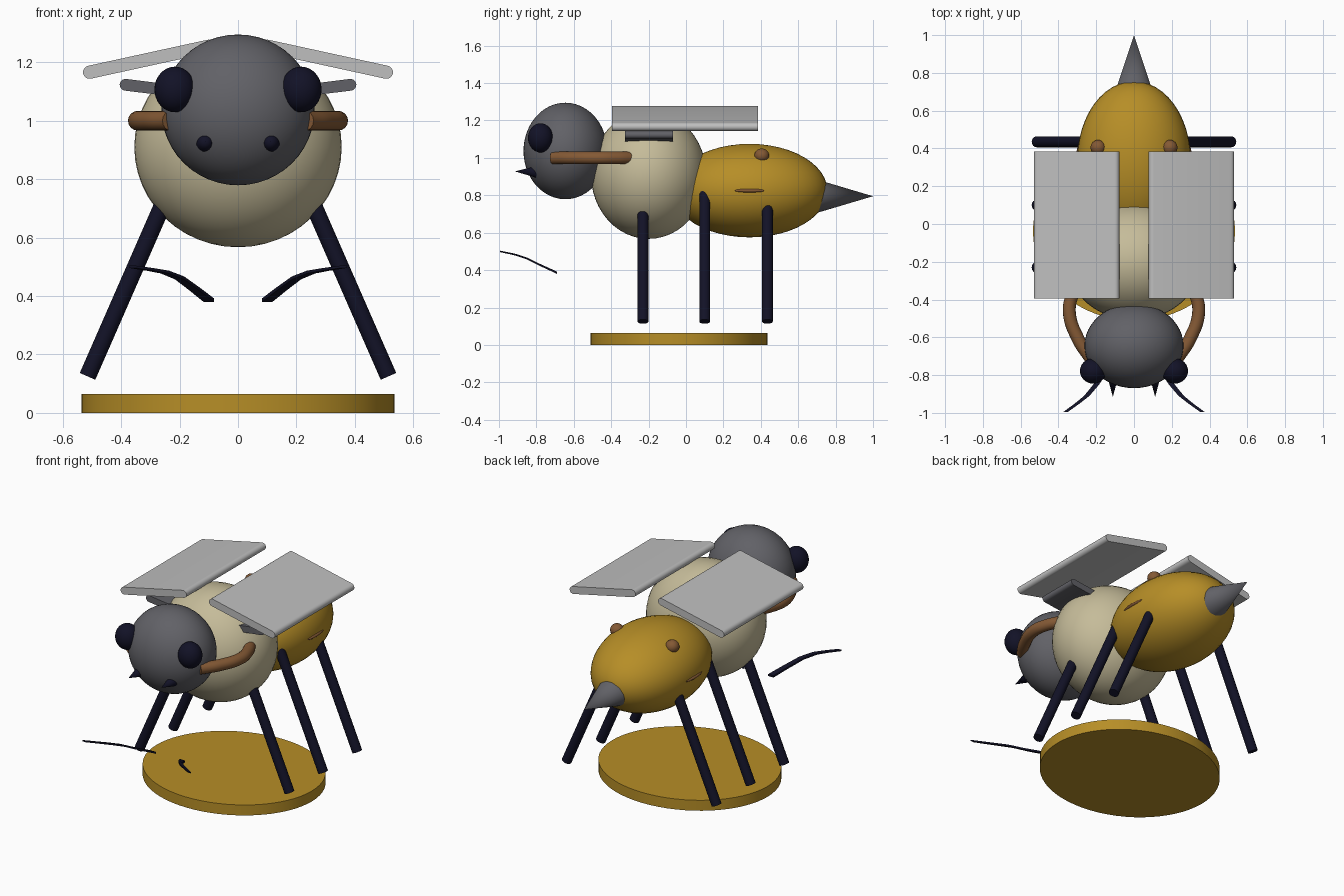
import bpy, bmesh, math
from mathutils import Matrix, Vector

cube = bpy.data.objects.get("Cube")
if cube:
    bpy.data.objects.remove(cube, do_unlink=True)


def material(name, rgb):
    m = bpy.data.materials.new(name)
    m.use_nodes = True
    m.diffuse_color = (*rgb, 1)
    m.node_tree.nodes["Principled BSDF"].inputs["Base Color"].default_value = (*rgb, 1)
    return m


GREY = material("charcoal grey", (0.12, 0.12, 0.135))
CREAM = material("cream", (0.56, 0.5, 0.32))
GOLD = material("honey gold", (0.47, 0.27, 0.02))
NAVY = material("dark navy", (0.006, 0.006, 0.02))
BROWN = material("warm brown", (0.23, 0.1, 0.035))
WING = material("wing grey", (0.52, 0.52, 0.52))


def finish(name, bm, mat):
    """Turn a bmesh into a shaded, coloured object."""
    bmesh.ops.recalc_face_normals(bm, faces=bm.faces)
    mesh = bpy.data.meshes.new(name)
    bm.to_mesh(mesh)
    bm.free()
    mesh.materials.append(mat)
    ob = bpy.data.objects.new(name, mesh)
    bpy.context.collection.objects.link(ob)
    bpy.ops.object.select_all(action='DESELECT')
    ob.select_set(True)
    bpy.context.view_layer.objects.active = ob
    bpy.ops.object.shade_smooth_by_angle(angle=math.radians(40))
    return ob


def ellipsoid(name, centre, radii, mat, segments=48):
    bm = bmesh.new()
    bmesh.ops.create_uvsphere(bm, u_segments=segments, v_segments=segments // 2, radius=1,
                              matrix=Matrix.Translation(centre) @ Matrix.Diagonal((*radii, 1)))
    return finish(name, bm, mat)


def rod(name, start, end, r1, r2, mat, segments=24):
    """Cylinder or cone between two points."""
    a, b = Vector(start), Vector(end)
    turn = (b - a).to_track_quat('Z', 'Y').to_matrix().to_4x4()
    bm = bmesh.new()
    bmesh.ops.create_cone(bm, cap_ends=True, segments=segments, radius1=r1, radius2=r2,
                          depth=(b - a).length, matrix=Matrix.Translation((a + b) / 2) @ turn)
    return finish(name, bm, mat)


def slab(name, inner, outer, r, y0, y1, mat):
    """Plate with rounded long edges; inner and outer are (x, z) edge centres."""
    a, b = Vector(inner), Vector(outer)
    base = math.atan2(b.y - a.y, b.x - a.x)
    bm = bmesh.new()
    ring = []
    for centre, start in ((b, base - math.pi / 2), (a, base + math.pi / 2)):
        for i in range(11):
            t = start + math.pi * i / 10
            ring.append(bm.verts.new((centre.x + r * math.cos(t), y0, centre.y + r * math.sin(t))))
    face = bm.faces.new(ring)
    out = bmesh.ops.extrude_face_region(bm, geom=[face], use_keep_orig=True)
    moved = [v for v in out["geom"] if isinstance(v, bmesh.types.BMVert)]
    bmesh.ops.translate(bm, verts=moved, vec=(0, y1 - y0, 0))
    return finish(name, bm, mat)


def tube(name, points, r, mat):
    """Round tube along a smooth path."""
    curve = bpy.data.curves.new(name + "_path", 'CURVE')
    curve.dimensions = '3D'
    curve.bevel_depth, curve.bevel_resolution = r, 6
    curve.use_fill_caps = True
    spline = curve.splines.new('BEZIER')
    spline.bezier_points.add(len(points) - 1)
    for p, co in zip(spline.bezier_points, points):
        p.co = co
        p.handle_left_type = p.handle_right_type = 'AUTO'
    temp = bpy.data.objects.new(name + "_path", curve)
    bpy.context.collection.objects.link(temp)
    bpy.context.view_layer.update()
    bm = bmesh.new()
    mesh = temp.evaluated_get(bpy.context.evaluated_depsgraph_get()).to_mesh()
    bm.from_mesh(mesh)
    bpy.data.objects.remove(temp, do_unlink=True)
    return finish(name, bm, mat)


def ribbon(name, points, half_x, half_z, mat):
    """Thin strip, wide in x, tapering towards its last point."""
    bm = bmesh.new()
    rings = []
    for i, (x, y, z) in enumerate(points):
        k = 1 - 0.35 * i / (len(points) - 1)
        rings.append([bm.verts.new((x + k * half_x * sx, y, z + k * half_z * sz))
                      for sx, sz in ((-1, -1), (1, -1), (1, 1), (-1, 1))])
    for a, b in zip(rings, rings[1:]):
        for j in range(4):
            bm.faces.new((a[j], a[(j + 1) % 4], b[(j + 1) % 4], b[j]))
    bm.faces.new(rings[0])
    bm.faces.new(rings[-1])
    return finish(name, bm, mat)


# Body
ellipsoid("head", (0, -0.645, 1.037), (0.262, 0.224, 0.258), GREY)
ellipsoid("thorax", (0, -0.2, 0.91), (0.355, 0.308, 0.343), CREAM)
ellipsoid("abdomen", (0, 0.34, 0.825), (0.3, 0.416, 0.25), GOLD)
stinger = rod("stinger", (0, 0.68, 0.795), (0, 1, 0.795), 0.095, 0, GREY, 32)
stinger.scale.x = 1.12

# Oval base plate
bm = bmesh.new()
bmesh.ops.create_cone(bm, cap_ends=True, segments=64, radius1=1, radius2=1, depth=0.065,
                      matrix=Matrix.Translation((0, -0.038, 0.0325))
                      @ Matrix.Diagonal((0.535, 0.473, 1, 1)))
finish("base_plate", bm, GOLD)

for side, s in (("left", 1), ("right", -1)):
    # Legs splay outwards and end above the base
    for place, y in (("front", -0.23), ("middle", 0.1), ("rear", 0.435)):
        rod(f"{side}_{place}_leg", (s * 0.515, y, 0.125), (s * 0.18, y, 0.89), 0.029, 0.029, NAVY)

    # Wings and the short plates beneath them
    slab(f"{side}_wing", (s * 0.1, 1.255), (s * 0.508, 1.166), 0.0225, -0.395, 0.385, WING)
    slab(f"{side}_wing_mount", (s * 0.2, 1.1), (s * 0.385, 1.123), 0.02, -0.325, -0.07, GREY)

    # Face
    ellipsoid(f"{side}_eye", (s * 0.216, -0.778, 1.107), (0.07, 0.067, 0.078), NAVY, 32)
    rod(f"{side}_mandible", (s * 0.112, -0.8, 0.925), (s * 0.112, -0.915, 0.928), 0.031, 0, NAVY)

    # Curved arm from thorax to head
    tube(f"{side}_arm", [(s * x, y, 1.0) for x, y in
                         ((0.23, -0.71), (0.295, -0.61), (0.342, -0.47),
                          (0.325, -0.37), (0.28, -0.28))], 0.034, BROWN)

    # Drooping feeler in front
    ribbon(f"{side}_feeler", [(s * x, y, z) for x, y, z in
                              ((0.1, -0.69, 0.386), (0.15, -0.775, 0.425),
                               (0.2, -0.85, 0.462), (0.25, -0.91, 0.482),
                               (0.3, -0.95, 0.491), (0.362, -0.995, 0.5))], 0.018, 0.006, NAVY)

    # Abdomen markings
    ellipsoid(f"{side}_back_spot", (s * 0.19, 0.405, 1.012), (0.04, 0.04, 0.038), BROWN, 24)
    ellipsoid(f"{side}_flank_mark", (s * 0.287, 0.34, 0.825), (0.02, 0.085, 0.012), BROWN, 24)
